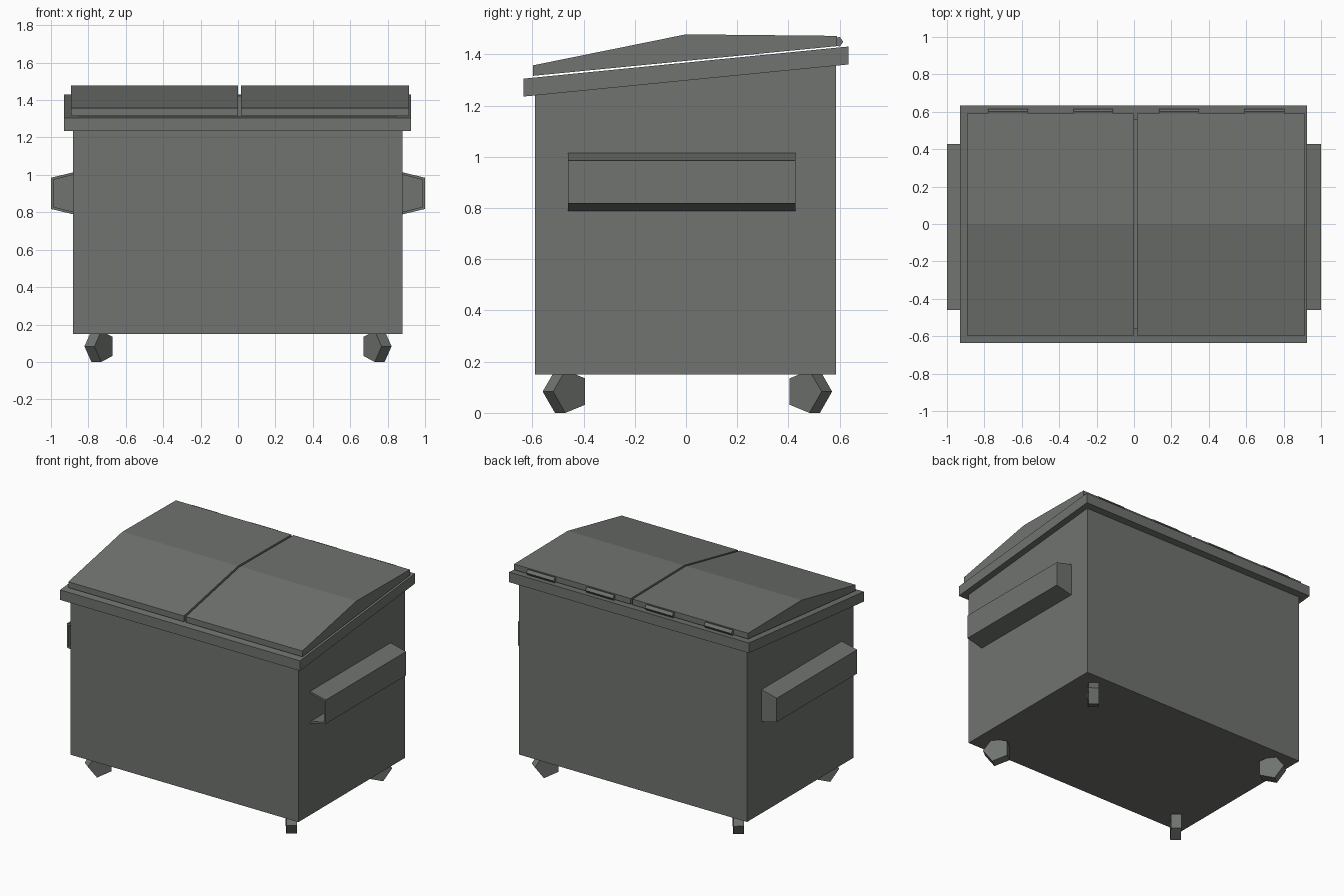
import bpy, math
from mathutils import Vector

if "Cube" in bpy.data.objects:
    bpy.data.objects.remove(bpy.data.objects["Cube"])

steel = bpy.data.materials.new("grey green steel")
steel.diffuse_color = (0.16, 0.172, 0.158, 1)
steel.use_nodes = True
steel.node_tree.nodes["Principled BSDF"].inputs["Base Color"].default_value = steel.diffuse_color


def make(name, verts, faces):
    me = bpy.data.meshes.new(name)
    me.from_pydata([tuple(v) for v in verts], [], faces)
    me.materials.append(steel)
    ob = bpy.data.objects.new(name, me)
    bpy.context.collection.objects.link(ob)
    # consistent outward normals
    import bmesh
    bm = bmesh.new()
    bm.from_mesh(me)
    bmesh.ops.recalc_face_normals(bm, faces=bm.faces)
    bm.to_mesh(me)
    bm.free()
    return ob


def prism(name, ring, offset):
    """Closed prism from a polygon swept along an offset vector."""
    n = len(ring)
    a = [Vector(p) for p in ring]
    b = [p + Vector(offset) for p in a]
    faces = [tuple(range(n)), tuple(range(2 * n - 1, n - 1, -1))]
    faces += [(i, (i + 1) % n, n + (i + 1) % n, n + i) for i in range(n)]
    return make(name, a + b, faces)


def slope(y):
    """Height of the slanted rim top."""
    return 1.305 + 0.0988 * (y + 0.635)


def rect(x0, x1, y0, y1, zf):
    return [(x, y, zf(y)) for x, y in ((x0, y0), (x1, y0), (x1, y1), (x0, y1))]


def bands(rings, closed=False):
    """Quads joining successive four-point rings."""
    k = len(rings)
    return [(4 * r + i, 4 * r + (i + 1) % 4,
             4 * ((r + 1) % k) + (i + 1) % 4, 4 * ((r + 1) % k) + i)
            for r in range(k if closed else k - 1) for i in range(4)]


outer = (-0.882, 0.88, -0.59, 0.586)
inner = (-0.85, 0.848, -0.557, 0.56)

# Hollow bin with slanted open top
rings = [rect(*outer, lambda y: 0.15), rect(*outer, lambda y: slope(y) - 0.01),
         rect(*inner, lambda y: slope(y) - 0.01), rect(*inner, lambda y: 0.18)]
make("bin_body", sum(rings, []), bands(rings) + [(0, 1, 2, 3), (12, 13, 14, 15)])

# Rim collar around the top
edge = (-0.929, 0.924, -0.635, 0.634)
rings = [rect(*edge, lambda y: slope(y) - 0.07), rect(*edge, slope),
         rect(*inner, slope), rect(*inner, lambda y: slope(y) - 0.07)]
make("rim", sum(rings, []), bands(rings, True))

# Two bent lids
lid = [(-0.597, 1.316), (-0.597, 1.357), (0, 1.478), (0.59, 1.472), (0.59, 1.432)]
for name, x0, x1 in (("left_lid", -0.893, 0.0), ("right_lid", 0.015, 0.915)):
    prism(name, [(x0, y, z) for y, z in lid], (x1 - x0, 0, 0))

# Hinge barrels (five sided)
for i, x in enumerate((-0.78, -0.323, 0.135, 0.592)):
    ring = [(x, 0.594 + 0.02 * math.cos(a), 1.449 + 0.02 * math.sin(a))
            for a in (math.tau * k / 5 for k in range(5))]
    prism(f"hinge_{i + 1}", ring, (0.212, 0, 0))

# Fork pockets: hollow channel, open at the front, capped at the back
for name, s in (("left_fork_pocket", -1), ("right_fork_pocket", 1)):
    c = [(0.875, 0.788), (1.0, 0.818), (1.0, 0.985), (0.875, 1.015),
         (0.875, 1.002), (0.987, 0.974), (0.987, 0.829), (0.875, 0.801)]
    prism(name, [(s * x, -0.46, z) for x, z in c], (0, 0.875, 0))
    prism(name + "_end", [(s * x, 0.414, z) for x, z in c[:4]], (0, 0.013, 0))

# Five-sided caster wheels turned towards the corners
r, t = 0.0875, 0.067
for sx, xn in ((-1, "left"), (1, "right")):
    for sy, cy, yn in ((-1, -0.470, "front"), (1, 0.481, "back")):
        u = Vector((sx * 0.61, sy * 0.79, 0))
        axis = Vector((sx * 0.79, -sy * 0.61, 0)) * t
        c = Vector((sx * 0.741, cy, r * 0.951)) - axis / 2
        ring = [c + u * r * math.cos(a) + Vector((0, 0, r * math.sin(a)))
                for a in (math.tau * k / 5 for k in range(5))]
        prism(f"{yn}_{xn}_wheel", ring, axis)
